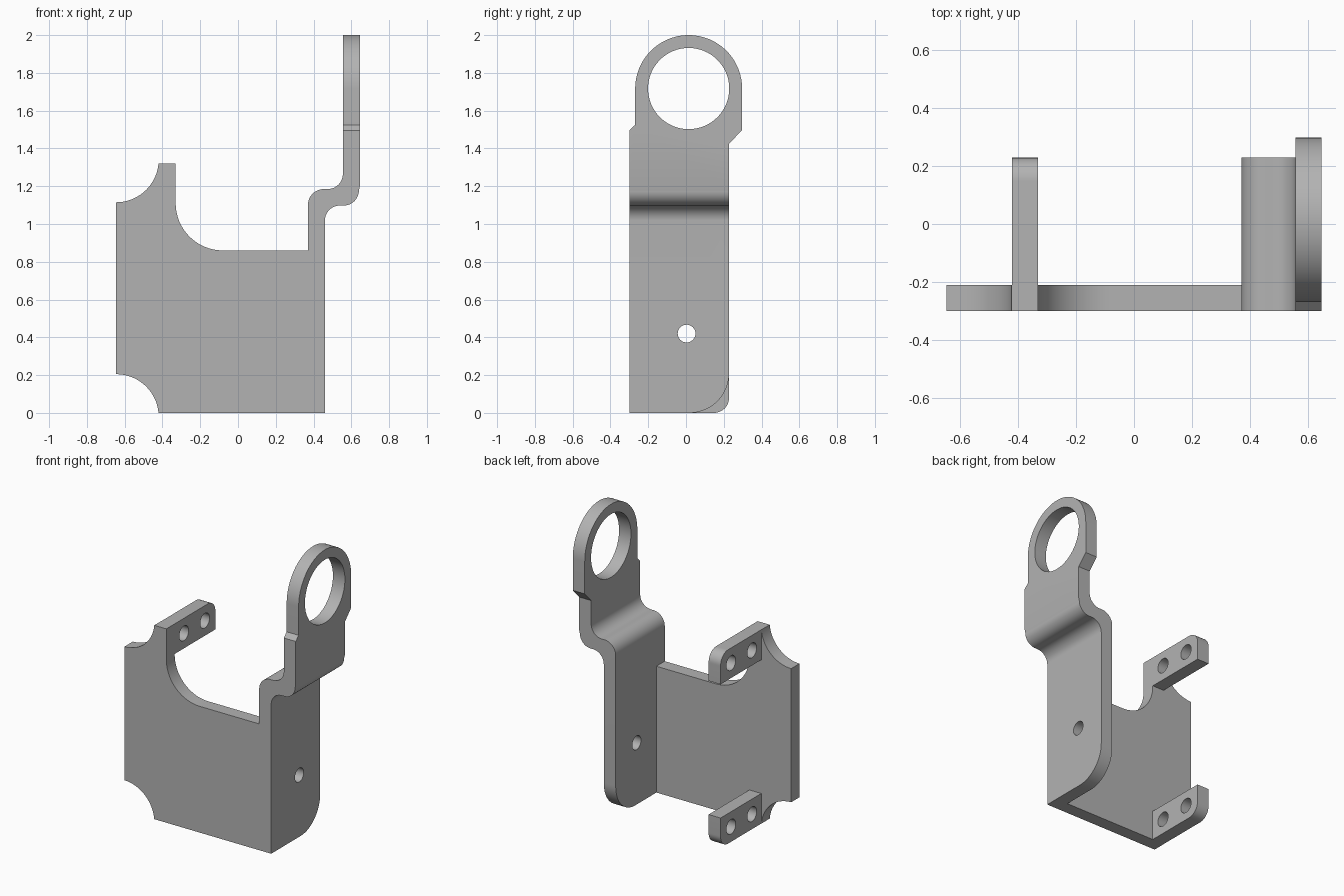
import bpy, bmesh, math
from mathutils import Vector

cube = bpy.data.objects.get("Cube")
if cube:
    bpy.data.objects.remove(cube, do_unlink=True)

grey = bpy.data.materials.new("plain grey")
grey.use_nodes = True
grey.diffuse_color = (0.45, 0.45, 0.45, 1)
grey.node_tree.nodes["Principled BSDF"].inputs["Base Color"].default_value = grey.diffuse_color

T = 0.09                          # sheet thickness
FRONT, BACK = -0.30, 0.228        # depth range of the bracket
LEFT, INNER, OUTER = -0.645, 0.37, 0.46
TAB_X, TAB_H = -0.42, 0.205
TOP = 1.32                        # top of the upper tab


def arc(cx, cy, r, a0, a1, n=20):
    """Points on an arc, angles in degrees."""
    angles = [math.radians(a0 + (a1 - a0) * i / n) for i in range(n + 1)]
    return [(cx + r * math.cos(a), cy + r * math.sin(a)) for a in angles]


def prism(name, outline, axis, lo, hi):
    """Extrude an outline along x (outline in y, z) or y (outline in x, z)."""
    bm = bmesh.new()
    place = (lambda p: (lo, p[0], p[1])) if axis == "x" else (lambda p: (p[0], lo, p[1]))
    face = bm.faces.new([bm.verts.new(place(p)) for p in outline])
    moved = bmesh.ops.extrude_face_region(bm, geom=[face])["geom"]
    step = Vector((hi - lo, 0, 0)) if axis == "x" else Vector((0, hi - lo, 0))
    bmesh.ops.translate(bm, vec=step, verts=[v for v in moved if isinstance(v, bmesh.types.BMVert)])
    bmesh.ops.recalc_face_normals(bm, faces=bm.faces)
    mesh = bpy.data.meshes.new(name)
    bm.to_mesh(mesh)
    bm.free()
    mesh.materials.append(grey)
    obj = bpy.data.objects.new(name, mesh)
    bpy.context.collection.objects.link(obj)
    return obj


def combine(obj, other, operation):
    """Apply a boolean and discard the helper."""
    bpy.context.view_layer.objects.active = obj
    mod = obj.modifiers.new("cut", "BOOLEAN")
    mod.operation, mod.object, mod.solver = operation, other, "EXACT"
    bpy.ops.object.modifier_apply(modifier=mod.name)
    bpy.data.objects.remove(other, do_unlink=True)


def drill(obj, y, z, r, n=32):
    """Round hole through x."""
    combine(obj, prism("drill", arc(y, z, r, 0, 360, n)[:-1], "x", -1, 1), "DIFFERENCE")


# Front plate with scooped corners and a large inside fillet
R = TAB_X - LEFT
plate_outline = (
    arc(LEFT, -0.02, R, 90, math.degrees(math.asin(0.02 / R)))
    + [(INNER, 0), (INNER, 0.86)]
    + arc(-0.08, 1.11, 0.25, 270, 180)
    + [(TAB_X + T, TOP)]
    + arc(LEFT, TOP + 0.02, R, -math.degrees(math.asin(0.02 / R)), -90)
)
plate = prism("front_plate", plate_outline, "y", FRONT, FRONT + T)

# Side arm: joggled sheet trimmed to its side outline
sheet = (
    [(INNER, 0), (OUTER, 0)]
    + arc(0.54, 1.018, 0.08, 180, 90)
    + arc(0.56, 1.178, 0.08, 270, 360)
    + [(0.645, 1.2), (0.645, 2.1), (0.555, 2.1)]
    + arc(0.475, 1.265, 0.08, 0, -90)
    + arc(0.455, 1.10, 0.085, 90, 180)
)
arm = prism("side_arm", sheet, "y", -0.5, 0.5)
EYE_Y, EYE_Z, EYE_R = 0.014, 1.717, 0.283
arm_outline = (
    [(FRONT, 0)]
    + arc(BACK - 0.21, 0.21, 0.21, -90, 0)
    + [(BACK, 1.425), (EYE_Y + EYE_R, 1.497)]
    + arc(EYE_Y, EYE_Z, EYE_R, 0, 180, 48)
    + [(EYE_Y - EYE_R, 1.525), (FRONT, 1.495)]
)
combine(arm, prism("trim", arm_outline, "x", 0, 1), "INTERSECT")
drill(arm, EYE_Y, EYE_Z, 0.215, 64)
drill(arm, 0.003, 0.42, 0.047)

# Two mounting tabs, mirrored about mid height, each with two holes
tabs = []
for name, flip in (("lower_tab", False), ("upper_tab", True)):
    outline = [(FRONT + T, 0)] + arc(BACK - 0.08, 0.08, 0.08, -90, 0, 12)
    outline += [(BACK, TAB_H), (FRONT + T, TAB_H)]
    if flip:
        outline = [(y, TOP - z) for y, z in outline]
    tab = prism(name, outline, "x", TAB_X, TAB_X + T)
    for y in (-0.11, 0.115):
        drill(tab, y, TOP - TAB_H / 2 if flip else TAB_H / 2, 0.05)
    tabs.append(tab)

# Smooth bends, crisp edges
bpy.ops.object.select_all(action="DESELECT")
for obj in [plate, arm] + tabs:
    obj.select_set(True)
bpy.context.view_layer.objects.active = plate
bpy.ops.object.shade_smooth_by_angle(angle=math.radians(30))
